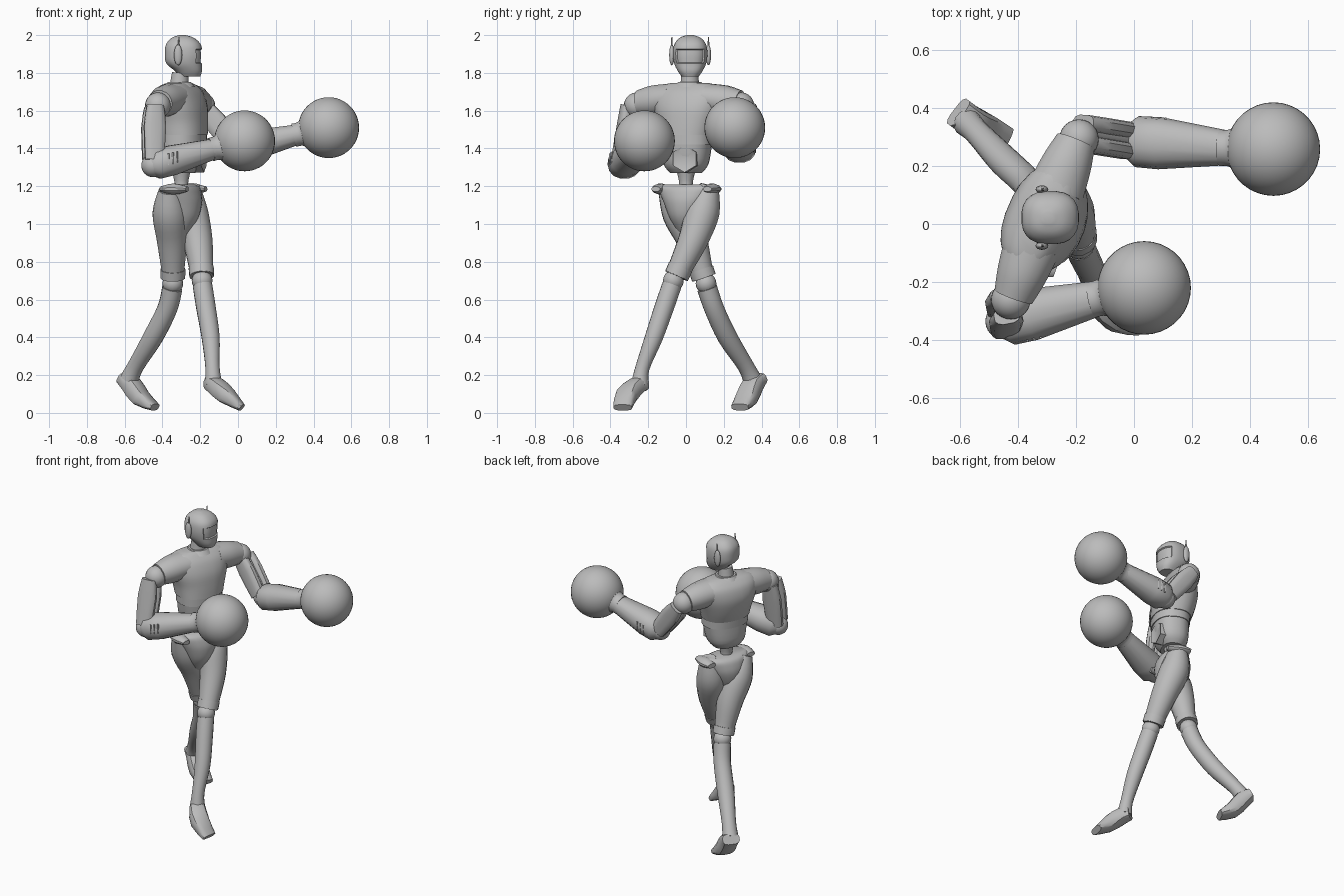
import bpy, bmesh, math
from mathutils import Vector, Matrix

old = bpy.data.objects.get("Cube")
if old:
    bpy.data.objects.remove(old, do_unlink=True)

grey = bpy.data.materials.new("plain_grey")
grey.use_nodes = True
grey.diffuse_color = (0.5, 0.5, 0.5, 1)
grey.node_tree.nodes["Principled BSDF"].inputs["Base Color"].default_value = (0.5, 0.5, 0.5, 1)

UP = Vector((0, 0, 1))
CHEST_FRONT = Vector((0.92, -0.40, 0))
CHEST_LEFT = UP.cross(CHEST_FRONT)
HIP_FRONT = Vector((0.94, -0.34, 0))
HIP_LEFT = UP.cross(HIP_FRONT)


def finish(name, bm, angle=40):
    bmesh.ops.recalc_face_normals(bm, faces=bm.faces[:])
    me = bpy.data.meshes.new(name)
    bm.to_mesh(me)
    bm.free()
    me.materials.append(grey)
    ob = bpy.data.objects.new(name, me)
    bpy.context.collection.objects.link(ob)
    bpy.ops.object.select_all(action='DESELECT')
    ob.select_set(True)
    bpy.context.view_layer.objects.active = ob
    bpy.ops.object.shade_smooth_by_angle(angle=math.radians(angle))
    return ob


def spline(rows, steps):
    """Catmull-Rom through rows of numbers."""
    if steps < 2:
        return rows
    ext = [rows[0]] + rows + [rows[-1]]
    out = []
    for i in range(len(rows) - 1):
        quad = ext[i:i + 4]
        for s in range(steps):
            t = s / steps
            out.append([b + 0.5 * t * (c - a + t * (2*a - 5*b + 4*c - d + t * (3*(b - c) + d - a)))
                        for a, b, c, d in zip(*quad)])
    return out + [rows[-1]]


def loft(name, rows, ref=CHEST_FRONT, n=16, steps=4, square=1.0, fixed=None, angle=40, edit=None):
    """Rows are (x, y, z, radius along ref, radius across)."""
    rows = spline([list(r) if len(r) == 5 else [*r, r[3]] for r in rows], steps)
    pts = [Vector(r[:3]) for r in rows]
    bm = bmesh.new()
    rings = []
    for i, r in enumerate(rows):
        t = fixed or (pts[min(i + 1, len(pts) - 1)] - pts[max(i - 1, 0)]).normalized()
        v = (ref - t * ref.dot(t)).normalized()
        u = t.cross(v)
        ring = []
        for k in range(n):
            a = 2 * math.pi * (k + 0.5) / n
            c, s = [math.copysign(abs(f) ** square, f) for f in (math.cos(a), math.sin(a))]
            ring.append(bm.verts.new(pts[i] + v * c * r[3] + u * s * r[4]))
        rings.append(ring)
    for lo, hi in zip(rings, rings[1:]):
        for k in range(n):
            bm.faces.new((lo[k], lo[(k + 1) % n], hi[(k + 1) % n], hi[k]))
    bm.faces.new(rings[0][::-1])
    bm.faces.new(rings[-1])
    if edit:
        bmesh.ops.recalc_face_normals(bm, faces=bm.faces[:])
        edit(bm)
    return finish(name, bm, angle)


def ball(name, centre, size, n=24):
    bm = bmesh.new()
    scale = Matrix.Diagonal((*size, 1)) if isinstance(size, tuple) else Matrix.Scale(size, 4)
    bmesh.ops.create_uvsphere(bm, u_segments=n, v_segments=n * 2 // 3, radius=1,
                              matrix=Matrix.Translation(centre) @ scale)
    return finish(name, bm)


# Head with a sunken visor
def sink_visor(bm):
    bm.normal_update()
    faces = [f for f in bm.faces if f.normal.x > 0.55 and 1.845 < f.calc_center_median().z < 1.93]
    bmesh.ops.inset_region(bm, faces=faces, thickness=0.004, depth=-0.008)


loft("head", [(-.255, .022, 1.78, .055, .045), (-.262, .022, 1.81, .072, .066),
              (-.285, .022, 1.85, .095, .085), (-.288, .022, 1.90, .1, .092),
              (-.289, .022, 1.95, .093, .085), (-.292, .022, 1.985, .06, .057),
              (-.295, .022, 2.0, .018, .018)],
     ref=Vector((1, 0, 0)), n=24, square=0.8, fixed=UP, edit=sink_visor)
for side, y in (("right", -.075), ("left", .119)):
    ball(side + "_ear_disc", (-.317, y, 1.895), (.022, .014, .055), 16)
    loft(side + "_antenna", [(-.317, y, 1.90, .008), (-.312, y, 1.99, .003)], n=6, steps=1)
loft("neck", [(-.31, .02, 1.70, .06), (-.31, .02, 1.745, .05), (-.305, .02, 1.80, .045)])
loft("collar", [(-.31, .02, 1.725, .085), (-.31, .02, 1.752, .062)], steps=1)

# Torso: chest shell, rib band, abdomen and belly hexagon
loft("chest", [(-.29, .0, 1.47, .12, .15), (-.3, .01, 1.54, .13, .165), (-.31, .015, 1.62, .132, .19),
               (-.315, .02, 1.69, .11, .2), (-.315, .02, 1.73, .075, .17), (-.31, .02, 1.747, .05, .1)],
     n=24, square=0.85, fixed=UP)
loft("rib_band", [(-.288, 0, 1.42, .113, .144), (-.29, 0, 1.48, .115, .145)],
     n=24, steps=1, square=0.85, fixed=UP)
loft("abdomen", [(-.30, 0, 1.27, .065, .085), (-.295, 0, 1.32, .098, .12), (-.288, 0, 1.43, .108, .14)],
     n=24, square=0.85, fixed=UP)


def sink_cap(bm):
    bm.normal_update()
    cap = [f for f in bm.faces if len(f.verts) == 6 and f.normal.x > 0.8]
    bmesh.ops.inset_region(bm, faces=cap, thickness=0.012, depth=-0.006)


loft("belly_hexagon", [(-.26, .01, 1.345, .075), (-.18, -.008, 1.345, .072)],
     ref=CHEST_LEFT, n=6, steps=1, edit=sink_cap)
loft("waist_post", [(-.3, 0, 1.15, .05), (-.3, 0, 1.21, .036), (-.3, 0, 1.30, .055)])

# Pelvis with flared hip wings
loft("pelvis", [(-.3, 0, .95, .035, .04), (-.3, 0, 1.03, .09, .085), (-.3, .005, 1.11, .108, .125),
                (-.3, .005, 1.165, .1, .15), (-.3, .005, 1.195, .085, .16), (-.3, .005, 1.21, .06, .14)],
     ref=HIP_FRONT, n=20, fixed=UP)
for side, s in (("right", -1), ("left", 1)):
    wing = Vector((-.3, .005, 1.185)) + HIP_LEFT * s * .145 + HIP_FRONT * .01
    loft(side + "_hip_wing", [(*(wing - HIP_FRONT * .07), .015, .03), (*wing, .03, .045),
                              (*(wing + HIP_FRONT * .075), .014, .025)], ref=UP, n=12, steps=3)

# Legs
LEGS = {
    "left": dict(
        thigh=[(-.25, .125, 1.205, .05), (-.25, .09, 1.07, .09), (-.215, .04, .92, .08),
               (-.195, -.03, .77, .064), (-.192, -.05, .725, .062)],
        knee=(-.19, -.067, .70),
        shin=[(-.188, -.075, .675, .052), (-.17, -.115, .56, .052), (-.145, -.17, .40, .048),
              (-.135, -.23, .24, .038), (-.13, -.245, .15, .048)],
        foot=[(-.15, -.215, .155, .035, .038), (-.12, -.26, .145, .045, .05),
              (-.06, -.315, .092, .045, .058), (.02, -.335, .028, .02, .05)]),
    "right": dict(
        thigh=[(-.36, -.09, 1.18, .06), (-.36, -.035, 1.06, .093), (-.35, .03, .92, .082),
               (-.345, .08, .76, .062), (-.345, .095, .715, .061)],
        knee=(-.345, .106, .685),
        shin=[(-.348, .112, .66, .054), (-.375, .15, .55, .053), (-.45, .22, .40, .053),
              (-.54, .315, .25, .044), (-.575, .35, .18, .05)],
        foot=[(-.605, .385, .185, .033, .055), (-.565, .355, .15, .048, .055),
              (-.515, .322, .08, .045, .06), (-.44, .285, .03, .02, .05)]),
}
for side, leg in LEGS.items():
    loft(side + "_thigh", leg["thigh"], ref=HIP_FRONT)
    ball(side + "_knee_joint", leg["knee"], .055, 16)
    end, prev = Vector(leg["thigh"][-1][:3]), Vector(leg["thigh"][-2][:3])
    loft(side + "_knee_cuff", [(*prev, .067), (*end, .066)], ref=HIP_FRONT, steps=1)
    loft(side + "_shin", leg["shin"], ref=HIP_FRONT)
    loft(side + "_foot", leg["foot"], ref=UP, n=12, steps=2, square=0.65, angle=35)

# Arms: sleeve, shoulder ball, split upper arm, forearm and glove
ARMS = {
    "left": dict(sign=1, shoulder=(-.20, .285, 1.64), top=(-.165, .31, 1.60), elbow=(-.01, .285, 1.395),
                 wrist=(.32, .262, 1.475), glove=(.48, .258, 1.51)),
    "right": dict(sign=-1, shoulder=(-.415, -.25, 1.64), top=(-.445, -.285, 1.60), elbow=(-.45, -.335, 1.31),
                  wrist=(-.12, -.255, 1.40), glove=(.035, -.22, 1.44)),
}
for side, arm in ARMS.items():
    sh, top, elbow, wrist, glove = [Vector(arm[k]) for k in ("shoulder", "top", "elbow", "wrist", "glove")]
    root = Vector((-.31, .02, 1.665)) + CHEST_LEFT * arm["sign"] * .1
    loft(side + "_shoulder_sleeve", [(*root, .08, .1), (*root.lerp(sh, .55), .083, .088), (*sh, .068, .07)], ref=UP)
    ball(side + "_shoulder_ball", sh.lerp(top, .3), .068)
    # Two shells with a slit and a rod between them
    axis = (elbow - top).normalized()
    across = axis.cross((wrist - elbow).normalized()).normalized()
    for tag, s in (("inner", -1), ("outer", 1)):
        rows = [(*(top.lerp(elbow, t) + across * s * .035), .03, w)
                for t, w in ((-.08, .045), (.3, .06), (.92, .05))]
        loft(f"{side}_upper_arm_{tag}_shell", rows, ref=across, n=12, square=0.7, steps=2)
    loft(side + "_upper_arm_rod", [(*top, .035), (*elbow, .035)], steps=1)
    ball(side + "_elbow_joint", elbow, .062)
    rows = [(*elbow.lerp(wrist, t), w * .9, w) for t, w in ((-.04, .06), (.06, .088), (.3, .09), (1, .06))]
    loft(side + "_forearm", rows, ref=UP, n=14, steps=1, square=0.9)
    # Thin vent ribs on the outer forearm
    outward = across * -arm["sign"]
    for i in range(3):
        p = elbow.lerp(wrist, .2 + i * .07) + outward * .086
        loft(f"{side}_vent_{i + 1}", [(*(p - UP * .03), .005), (*(p + UP * .03), .005)], n=4, steps=1)
    reach = glove - wrist
    loft(side + "_glove_cuff", [(*(wrist - reach * .15), .063), (*(wrist + reach * .08), .066),
                                (*(wrist + reach * .35), .1)], ref=UP, n=20)
    ball(side + "_glove", glove, .161, 36)
